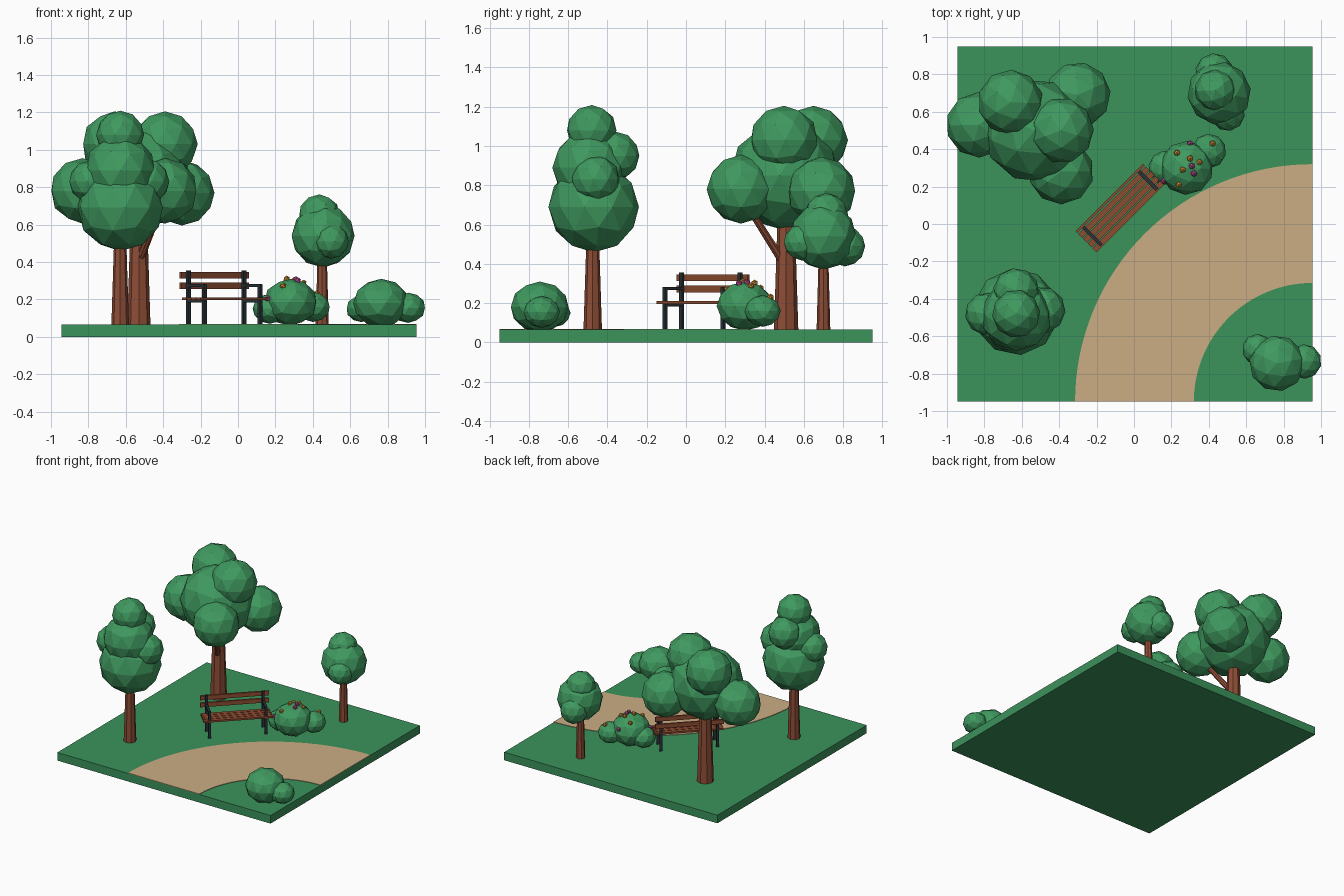
import bpy, bmesh, math, random
from mathutils import Vector, Matrix
from mathutils.bvhtree import BVHTree

random.seed(4)
cube = bpy.data.objects.get("Cube")
if cube:
    bpy.data.objects.remove(cube, do_unlink=True)


def material(name, rgb):
    m = bpy.data.materials.new(name)
    m.use_nodes = True
    m.diffuse_color = (*rgb, 1)
    m.node_tree.nodes["Principled BSDF"].inputs["Base Color"].default_value = (*rgb, 1)
    return m


GRASS = material("grass green", (0.044, 0.29, 0.105))
LEAF = material("leaf green", (0.05, 0.32, 0.115))
SAND = material("path sand", (0.60, 0.42, 0.23))
BARK = material("bark brown", (0.27, 0.075, 0.037))
WOOD = material("bench wood", (0.27, 0.072, 0.03))
IRON = material("dark iron", (0.022, 0.032, 0.04))
ORANGE = material("orange petal", (0.62, 0.27, 0.035))
PINK = material("pink petal", (0.48, 0.07, 0.28))

TOP = 0.065          # height of the lawn
HALF = 0.95          # half width of the lawn
MID_X = 0.005        # lawn centre


def finish(bm, name, mat, matrix=None):
    mesh = bpy.data.meshes.new(name)
    bm.to_mesh(mesh)
    bm.free()
    mesh.materials.append(mat)
    ob = bpy.data.objects.new(name, mesh)
    if matrix:
        ob.matrix_world = matrix
    bpy.context.collection.objects.link(ob)
    return ob


def add_box(bm, centre, size):
    m = Matrix.Translation(centre) @ Matrix.Diagonal((*size, 1))
    bmesh.ops.create_cube(bm, size=1, matrix=m)


def add_limb(bm, start, end, r1, r2):
    a, b = Vector(start), Vector(end)
    d = b - a
    m = Matrix.Translation((a + b) / 2) @ d.to_track_quat('Z', 'Y').to_matrix().to_4x4()
    bmesh.ops.create_cone(bm, cap_ends=True, segments=8, radius1=r1, radius2=r2,
                          depth=d.length, matrix=m)


def foliage(name, blobs, squash=1.0):
    """Cluster of faceted spheres, each given as x, y, z, radius."""
    bm = bmesh.new()
    for x, y, z, r in blobs:
        spin = Matrix.Rotation(random.uniform(0, math.tau), 4, 'Z')
        m = Matrix.Translation((x, y, z)) @ Matrix.Diagonal((1, 1, squash, 1)) @ spin
        bmesh.ops.create_icosphere(bm, subdivisions=2, radius=r * 1.03, matrix=m)
    tree = BVHTree.FromBMesh(bm)
    finish(bm, name, LEAF)
    return tree


def trunk(name, limbs):
    bm = bmesh.new()
    for limb in limbs:
        add_limb(bm, *limb)
    finish(bm, name, BARK)


# Lawn slab
bm = bmesh.new()
add_box(bm, (MID_X, 0, TOP / 2), (2 * HALF, 2 * HALF, TOP))
finish(bm, "lawn", GRASS)

# Curved path: a quarter ring around the front corner
bm = bmesh.new()
inner, outer, steps = 0.635, 1.27, 32
rows = []
for i in range(steps + 1):
    a = math.pi / 2 * (1 + i / steps)
    rows.append([bm.verts.new((MID_X + HALF + r * math.cos(a), -HALF + r * math.sin(a), TOP))
                 for r in (inner, outer)])
for p, q in zip(rows, rows[1:]):
    bm.faces.new((p[0], p[1], q[1], q[0]))
ring = bmesh.ops.extrude_face_region(bm, geom=bm.faces[:])
for v in ring["geom"]:
    if isinstance(v, bmesh.types.BMVert):
        v.co.z += 0.004
bmesh.ops.recalc_face_normals(bm, faces=bm.faces[:])
finish(bm, "path", SAND)

# Large tree
trunk("large_tree_trunk", [
    ((-0.53, 0.51, TOP), (-0.53, 0.51, 0.7), 0.062, 0.042),
    ((-0.53, 0.50, 0.40), (-0.41, 0.31, 0.7), 0.022, 0.017),
])
foliage("large_tree_leaves", [
    (-0.53, 0.50, 0.85, 0.27),
    (-0.83, 0.53, 0.78, 0.17),
    (-0.66, 0.65, 1.03, 0.17),
    (-0.39, 0.50, 1.03, 0.17),
    (-0.30, 0.69, 0.77, 0.17),
    (-0.39, 0.28, 0.78, 0.17),
])

# Tall tree
trunk("tall_tree_trunk", [((-0.63, -0.475, TOP), (-0.63, -0.475, 0.6), 0.047, 0.03)])
foliage("tall_tree_leaves", [
    (-0.63, -0.47, 0.69, 0.225),
    (-0.63, -0.49, 0.89, 0.185),
    (-0.63, -0.48, 1.08, 0.125),
    (-0.63, -0.36, 0.95, 0.12),
    (-0.49, -0.46, 0.83, 0.12),
    (-0.79, -0.48, 0.83, 0.11),
])

# Small tree
trunk("small_tree_trunk", [((0.45, 0.70, TOP), (0.45, 0.70, 0.5), 0.035, 0.023)])
foliage("small_tree_leaves", [
    (0.455, 0.70, 0.54, 0.165),
    (0.435, 0.715, 0.65, 0.108),
    (0.43, 0.81, 0.49, 0.10),
    (0.50, 0.59, 0.51, 0.09),
])

# Bushes
foliage("corner_bush", [
    (0.765, -0.745, 0.18, 0.145),
    (0.91, -0.735, 0.155, 0.09),
    (0.66, -0.67, 0.15, 0.08),
], 0.87)
bush = foliage("flower_bush", [
    (0.28, 0.30, 0.185, 0.14),
    (0.40, 0.39, 0.16, 0.09),
    (0.17, 0.30, 0.15, 0.09),
], 0.87)


# Flowers dropped onto the top of the bush
def flowers(name, spots, mat):
    bm = bmesh.new()
    for x, y in spots:
        hit = bush.ray_cast(Vector((x, y, 1)), Vector((0, 0, -1)))[0]
        z = hit.z if hit else 0.2
        bmesh.ops.create_icosphere(bm, subdivisions=1, radius=0.018,
                                   matrix=Matrix.Translation((x, y, z + 0.005)))
    finish(bm, name, mat)


flowers("orange_flowers", [(0.23, 0.38), (0.30, 0.35), (0.35, 0.33),
                           (0.26, 0.29), (0.42, 0.43), (0.24, 0.21)], ORANGE)
flowers("pink_flowers", [(0.30, 0.43), (0.31, 0.31), (0.32, 0.27), (0.16, 0.23)], PINK)

# Bench, built facing -y and then turned towards the path
place = Matrix.Translation((-0.073, 0.083, 0)) @ Matrix.Rotation(math.pi / 4, 4, 'Z')

bm = bmesh.new()
for i in range(4):
    add_box(bm, (0, -0.06 + 0.036 * i, 0.203), (0.51, 0.031, 0.014))
finish(bm, "bench_seat", WOOD, place)

bm = bmesh.new()
for z in (0.272, 0.329):
    add_box(bm, (0, 0.077, z), (0.51, 0.014, 0.034))
finish(bm, "bench_back", WOOD, place)

bm = bmesh.new()
for x in (-0.21, 0.21):
    add_box(bm, (x, 0.062, (TOP + 0.355) / 2), (0.02, 0.016, 0.355 - TOP))
    add_box(bm, (x, -0.06, (TOP + 0.28) / 2), (0.02, 0.016, 0.28 - TOP))
    for z in (0.274, 0.189):
        add_box(bm, (x, 0, z), (0.02, 0.13, 0.014))
finish(bm, "bench_frame", IRON, place)
